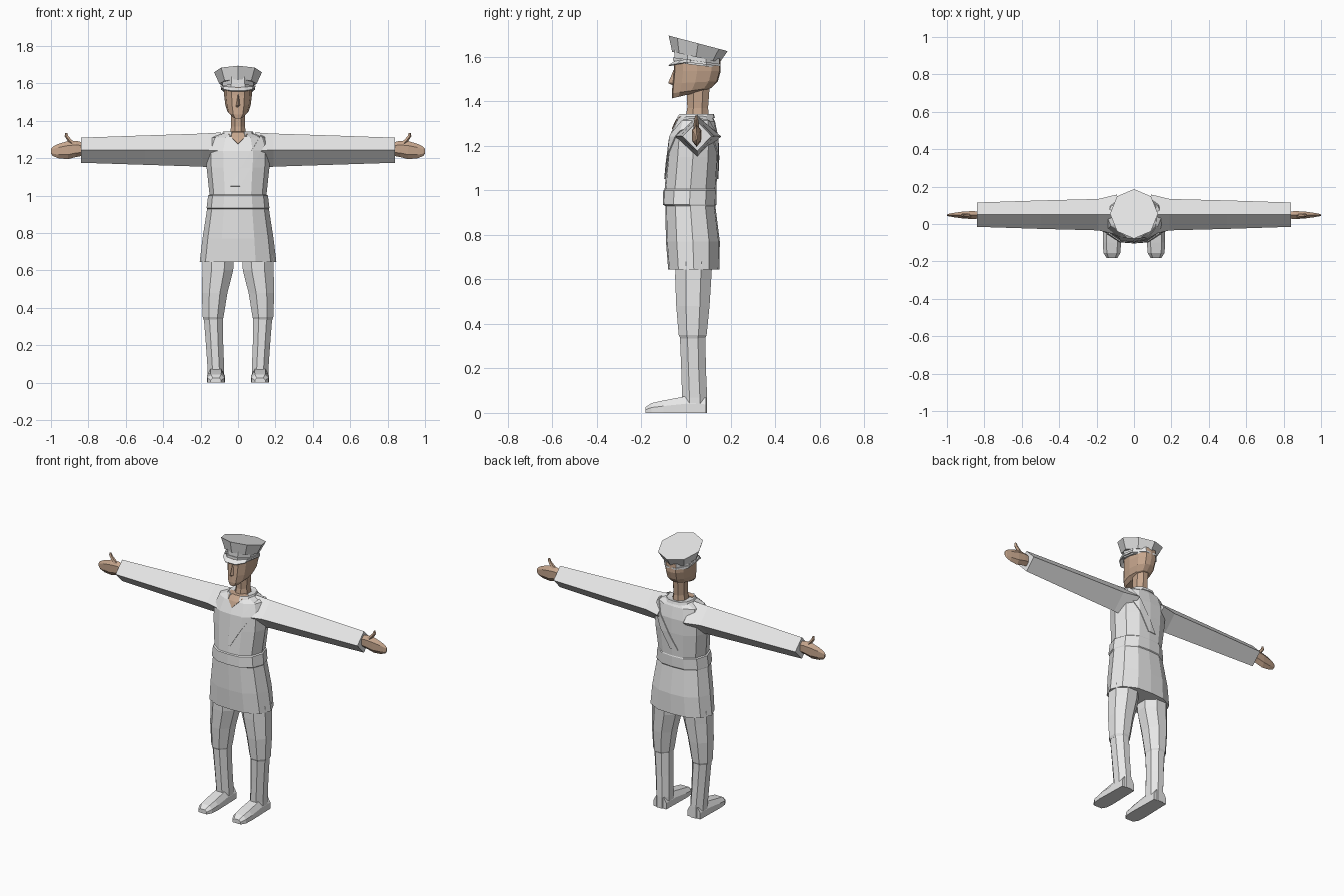
import bpy, bmesh, math
from mathutils import Vector


def material(name, rgb):
    m = bpy.data.materials.new(name)
    m.diffuse_color = (*rgb, 1)
    return m


CLOTH = material("pale grey cloth", (0.8, 0.8, 0.8))
SKIN = material("tan skin", (0.57, 0.385, 0.27))


def finish(name, bm, mat, mirror=False, thick=0):
    me = bpy.data.meshes.new(name)
    bmesh.ops.recalc_face_normals(bm, faces=bm.faces)
    bm.to_mesh(me)
    bm.free()
    me.materials.append(mat)
    ob = bpy.data.objects.new(name, me)
    bpy.context.collection.objects.link(ob)
    if thick:
        s = ob.modifiers.new("thickness", "SOLIDIFY")
        s.thickness = thick
        s.offset = -1
    if mirror:
        ob.modifiers.new("mirror", "MIRROR").use_mirror_merge = False
    return ob


def loft(name, rings, mat, mirror=False, closed=True, thick=0):
    """Skin a list of point rings, capping both ends when closed."""
    bm = bmesh.new()
    vs = [[bm.verts.new(p) for p in r] for r in rings]
    n = len(rings[0])
    for a, b in zip(vs, vs[1:]):
        for i in range(n if closed else n - 1):
            j = (i + 1) % n
            bm.faces.new((a[i], a[j], b[j], b[i]))
    if closed:
        bm.faces.new(vs[0])
        bm.faces.new(vs[-1])
    return finish(name, bm, mat, mirror, thick)


def circle(n, turn=0.0):
    return [(math.cos(2 * math.pi * (i + turn) / n), math.sin(2 * math.pi * (i + turn) / n)) for i in range(n)]


def upright(prof, x, rx, yf, yb, zf, zb=None):
    """Ring around z: centre x, half width, front/back y, front/back z."""
    zb = zf if zb is None else zb
    return [(x + rx * u, (yf + yb) / 2 + v * (yb - yf) / 2,
             (zf + zb) / 2 + v * (zb - zf) / 2) for u, v in prof]


def sideways(prof, x, y, hy, z0, z1):
    """Ring around x: half depth and bottom/top z."""
    return [(x, y + hy * u, (z0 + z1) / 2 + v * (z1 - z0) / 2) for u, v in prof]


HALF = [(0, -1), (0.46, -0.95), (0.85, -0.6), (1, 0), (0.85, 0.6), (0.46, 0.95), (0, 1)]
BODY = HALF + [(-u, v) for u, v in HALF[-2:0:-1]]
OCT = circle(8, 0.5)

# Long tunic, with a slightly proud belt zone
TUNIC = [(0.205, -0.08, 0.15, 0.645), (0.19, -0.09, 0.152, 0.77), (0.165, -0.093, 0.132, 0.93),
         (0.168, -0.104, 0.136, 0.935), (0.16, -0.102, 0.138, 1.0), (0.152, -0.096, 0.136, 1.005),
         (0.168, -0.083, 0.145, 1.15), (0.172, -0.075, 0.145, 1.24), (0.145, -0.045, 0.13, 1.31),
         (0.07, -0.022, 0.115, 1.338)]
tunic = loft("tunic", [upright(BODY, 0, *r) for r in TUNIC], CLOTH)


def plate(name, cuts, lift, mat):
    """Thin plate following the tunic, trimmed by (point, outward normal) planes."""
    bm = bmesh.new()
    bm.from_mesh(tunic.data)
    for co, no in cuts:
        bmesh.ops.bisect_plane(bm, geom=bm.verts[:] + bm.edges[:] + bm.faces[:],
                               plane_co=co, plane_no=no, clear_outer=True)
    bm.normal_update()
    for v, n in [(v, v.normal.copy()) for v in bm.verts]:
        v.co += n * lift
    return finish(name, bm, mat, thick=0.005)


# Cross strap over one shoulder, front and back
n = Vector((0.86, 0, -0.51))
mid = Vector((0.056, 0, 1.17))
plate("cross_strap", [(mid + n * 0.022, n), (mid - n * 0.022, -n), ((0, 0, 1.05), (0, 0, -1))], 0.006, CLOTH)

# Open neckline showing the chest
plate("open_neckline", [((0, 0, 1.275), (0.72, 0, -0.69)), ((0, 0, 1.275), (-0.72, 0, -0.69)),
                        ((0, 0.02, 0), (0, 1, 0))], 0.004, SKIN)

# Collar, open at the front
COLLAR = [(0.42, -1)] + HALF[2:] + [(-u, v) for u, v in HALF[-2:1:-1]] + [(-0.42, -1)]
loft("collar", [upright(COLLAR, 0, *r) for r in
                [(0.09, -0.045, 0.13, 1.318, 1.325), (0.08, -0.03, 0.125, 1.342),
                 (0.05, -0.008, 0.11, 1.338)]], CLOTH, closed=False, thick=0.004)

# Sleeves with a diamond section
loft("sleeve", [sideways(circle(4), x, 0.05, hy, a, b) for x, hy, a, b in
                [(0.09, 0.108, 1.145, 1.338), (0.19, 0.084, 1.155, 1.332),
                 (0.5, 0.076, 1.165, 1.322), (0.84, 0.065, 1.176, 1.31)]], CLOTH, mirror=True)

# Hands and thumbs
loft("hand", [sideways(circle(6, 0.5), x, 0.048, hy, a, b) for x, hy, a, b in
              [(0.82, 0.022, 1.215, 1.283), (0.865, 0.024, 1.207, 1.293), (0.91, 0.022, 1.195, 1.292),
               (0.96, 0.014, 1.2, 1.277), (0.99, 0.008, 1.212, 1.262), (1.0, 0.004, 1.225, 1.25)]],
     SKIN, mirror=True)
loft("thumb", [upright(circle(5), x, rx, 0.046 - ry, 0.046 + ry, z) for x, rx, ry, z in
               [(0.878, 0.02, 0.013, 1.275), (0.902, 0.014, 0.012, 1.3),
                (0.916, 0.011, 0.009, 1.318), (0.918, 0.006, 0.005, 1.335)]], SKIN, mirror=True)

# Trouser legs, then boots from just below the knee
loft("trouser_leg", [upright(OCT, *r) for r in
                     [(0.105, 0.09, -0.055, 0.125, 0.68), (0.108, 0.089, -0.055, 0.12, 0.6),
                      (0.125, 0.074, -0.05, 0.112, 0.48), (0.133, 0.06, -0.038, 0.098, 0.35),
                      (0.133, 0.054, -0.03, 0.09, 0.335)]], CLOTH, mirror=True)
loft("boot_shaft", [upright(OCT, *r) for r in
                    [(0.132, 0.055, -0.032, 0.092, 0.345), (0.125, 0.05, -0.026, 0.094, 0.2),
                     (0.118, 0.048, -0.022, 0.1, 0.07), (0.118, 0.048, -0.02, 0.1, 0.0)]], CLOTH, mirror=True)
FOOT = [(1, 0), (1, 0.55), (0.6, 1), (-0.6, 1), (-1, 0.55), (-1, 0)]
loft("boot_foot", [[(0.118 + w * u, y, h * v) for u, v in FOOT] for w, y, h in
                   [(0.044, 0.09, 0.07), (0.046, 0.0, 0.075), (0.049, -0.1, 0.056),
                    (0.045, -0.155, 0.044), (0.028, -0.183, 0.025)]], CLOTH, mirror=True)

# Neck and head
loft("neck", [upright(OCT, 0, *r) for r in
              [(0.05, -0.01, 0.11, 1.31), (0.04, 0.002, 0.103, 1.37), (0.042, 0.0, 0.11, 1.46)]], SKIN)
loft("head", [upright(BODY, 0, *r) for r in
              [(0.034, -0.062, 0.085, 1.413, 1.448), (0.056, -0.064, 0.115, 1.435, 1.46),
               (0.068, -0.06, 0.143, 1.48, 1.49), (0.074, -0.055, 0.156, 1.535),
               (0.074, -0.055, 0.155, 1.59)]], SKIN)
# Nose wedge
loft("nose", [[(-w, -0.05, z), (0, y, z), (w, -0.05, z)] for w, y, z in
              [(0.014, -0.06, 1.472), (0.014, -0.08, 1.482), (0.006, -0.056, 1.54)]], SKIN)

# Peaked cap: band, raised trim, flared crown and visor
loft("cap_band", [upright(OCT, 0, *r) for r in
                  [(0.088, -0.06, 0.158, 1.575, 1.548), (0.092, -0.06, 0.158, 1.64, 1.59)]], CLOTH)
loft("cap_trim", [upright(OCT, 0, *r) for r in
                  [(0.097, -0.066, 0.163, 1.583, 1.556), (0.097, -0.066, 0.163, 1.598, 1.566)]], CLOTH)
loft("cap_crown", [upright(circle(8), 0, *r) for r in
                   [(0.1, -0.062, 0.152, 1.622, 1.575), (0.128, -0.078, 0.187, 1.695, 1.625)]], CLOTH)
VISOR = [(-1, 0.0), (-0.85, -0.55), (-0.4, -0.9), (0.4, -0.9), (0.85, -0.55), (1, 0.0)]
loft("cap_visor", [[(0.088 * u, 0.02 + 0.07 * v, 1.588 + 0.01 * v) for u, v in VISOR],
                   [(0.086 * u, 0.02 + 0.105 * v, 1.577 + 0.022 * v) for u, v in VISOR]],
     CLOTH, closed=False, thick=0.006)
